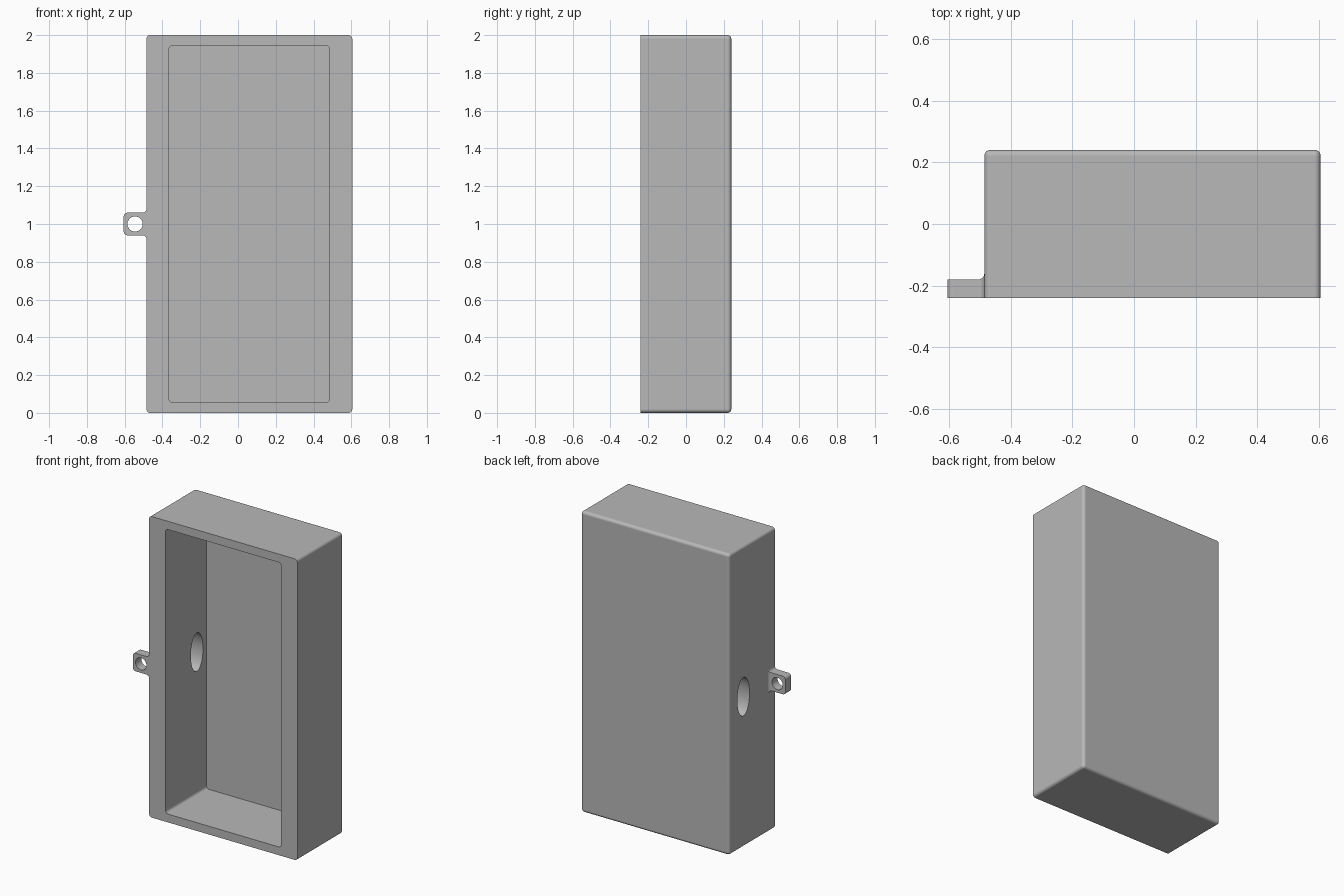
import bpy, bmesh
from math import sin, cos, pi
from mathutils import Matrix

cube = bpy.data.objects.get("Cube")
if cube:
    bpy.data.objects.remove(cube, do_unlink=True)

grey = bpy.data.materials.new("plain grey")
grey.use_nodes = True
grey.diffuse_color = (0.48, 0.48, 0.48, 1)
grey.node_tree.nodes["Principled BSDF"].inputs["Base Color"].default_value = grey.diffuse_color

FRONT, BACK = -0.24, 0.24
LEFT, RIGHT = -0.485, 0.605
R = 0.02          # fillet radius used everywhere
SEG = 6           # steps per quarter fillet
STEPS = [i / SEG * pi / 2 for i in range(SEG + 1)]


def finish(bm, name):
    bmesh.ops.recalc_face_normals(bm, faces=bm.faces)
    mesh = bpy.data.meshes.new(name)
    bm.to_mesh(mesh)
    bm.free()
    mesh.materials.append(grey)
    obj = bpy.data.objects.new(name, mesh)
    bpy.context.collection.objects.link(obj)
    return obj


def loft(name, rings):
    """Skin a row of equal-length rings and cap both ends."""
    bm = bmesh.new()
    loops = [[bm.verts.new(p) for p in ring] for ring in rings]
    for a, b in zip(loops, loops[1:]):
        for i in range(len(a)):
            j = (i + 1) % len(a)
            bm.faces.new((a[i], a[j], b[j], b[i]))
    bm.faces.new(loops[0])
    bm.faces.new(loops[-1])
    bmesh.ops.remove_doubles(bm, verts=bm.verts, dist=1e-5)
    return finish(bm, name)


def rounded_ring(y, x0, x1, z0, z1, r):
    """Rounded rectangle facing the front."""
    corners = [(x1 - r, z1 - r), (x0 + r, z1 - r), (x0 + r, z0 + r), (x1 - r, z0 + r)]
    return [(cx + r * cos(a + q * pi / 2), y, cz + r * sin(a + q * pi / 2))
            for q, (cx, cz) in enumerate(corners) for a in STEPS]


def cut_hole(obj, centre, axis, scale):
    """Cut an elliptical hole along an axis, then remove the cutter."""
    bm = bmesh.new()
    turn = Matrix.Rotation(pi / 2, 4, axis)
    bmesh.ops.create_cone(bm, cap_ends=True, segments=48, radius1=1, radius2=1, depth=1,
                          matrix=Matrix.Translation(centre) @ Matrix.Diagonal((*scale, 1)) @ turn)
    cutter = finish(bm, "hole_cutter")
    cutter.hide_render = True
    mod = obj.modifiers.new("hole", 'BOOLEAN')
    mod.operation, mod.solver, mod.object = 'DIFFERENCE', 'EXACT', cutter
    bpy.context.view_layer.update()
    result = bpy.data.meshes.new_from_object(obj.evaluated_get(bpy.context.evaluated_depsgraph_get()))
    obj.modifiers.clear()
    obj.data = result
    bpy.data.objects.remove(cutter, do_unlink=True)


def shade(obj):
    bpy.ops.object.select_all(action='DESELECT')
    obj.select_set(True)
    bpy.context.view_layer.objects.active = obj
    bpy.ops.object.shade_smooth_by_angle(angle=pi / 6)
    obj.modifiers.new("even_normals", 'WEIGHTED_NORMAL').keep_sharp = True


# Open-fronted box: cavity floor, cavity mouth, outer mouth, then the rounded back
cavity = (LEFT + 0.12, RIGHT - 0.12, 0.055, 1.945, R)
rings = [rounded_ring(0.19, *cavity), rounded_ring(FRONT, *cavity),
         rounded_ring(FRONT, LEFT, RIGHT, 0, 2, R)]
for a in STEPS:
    d = R * (1 - cos(a))
    rings.append(rounded_ring(BACK - R + R * sin(a), LEFT + d, RIGHT - d, d, 2 - d, R - d))
box = loft("box_shell", rings)

# Oval opening through the side wall
cut_hole(box, (LEFT + 0.06, 0.09, 1), 'Y', (0.2, 0.064, 0.128))
shade(box)

# Mounting tab: rounded tip, straight middle, root flaring into the wall


def tab_ring(x, dz, dy):
    h, back = 0.06 + dz, -0.18 + dy
    return [(x, FRONT, 1 - h), (x, back, 1 - h), (x, back, 1 + h), (x, FRONT, 1 + h)]


tip = [tab_ring(LEFT - 0.12 + R * (1 - cos(a)), R * (sin(a) - 1), 0) for a in STEPS]
root = [tab_ring(LEFT - R + R * sin(a), R * (1 - cos(a)), R * (1 - cos(a))) for a in STEPS]
tab = loft("mounting_tab", tip + root)

# Round screw hole in the tab
cut_hole(tab, (LEFT - 0.06, -0.21, 1), 'X', (0.04, 0.2, 0.04))
shade(tab)
